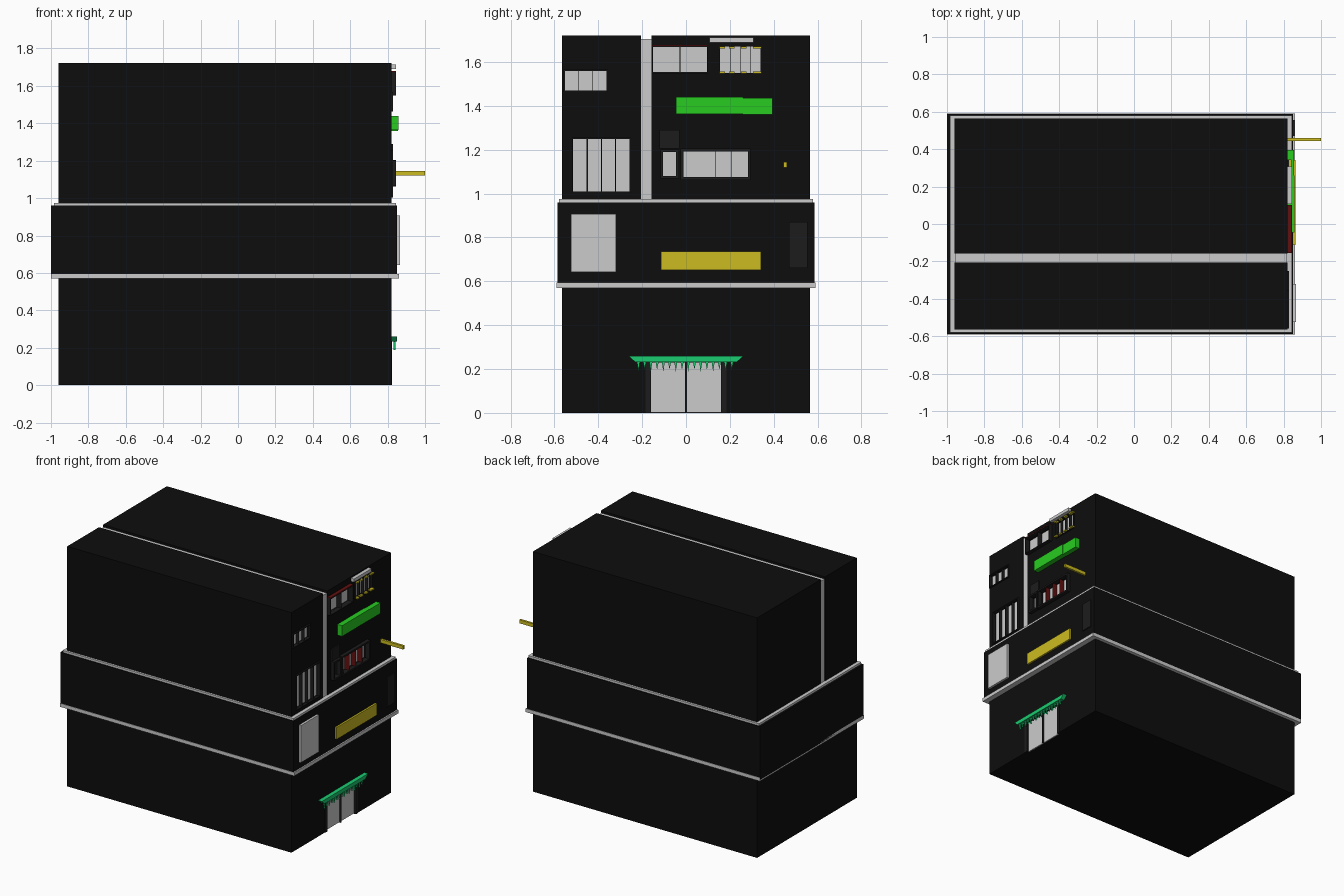
import bpy, bmesh

if "Cube" in bpy.data.objects:
    bpy.data.objects.remove(bpy.data.objects["Cube"])

def mat(name, rgb):
    m = bpy.data.materials.new(name)
    m.diffuse_color = (*rgb, 1)
    m.use_nodes = True
    m.node_tree.nodes["Principled BSDF"].inputs["Base Color"].default_value = m.diffuse_color
    return m

BLACK = mat("black", (0.004, 0.004, 0.004))
DARK = mat("charcoal", (0.012, 0.012, 0.012))
RED = mat("dark_red", (0.12, 0.005, 0.005))
GREEN = mat("bright_green", (0.02, 0.6, 0.015))
TEAL = mat("awning_green", (0.01, 0.6, 0.16))
YELLOW = mat("yellow", (0.6, 0.5, 0.015))

def finish(name, bm, m):
    bmesh.ops.recalc_face_normals(bm, faces=bm.faces)
    me = bpy.data.meshes.new(name)
    bm.to_mesh(me)
    bm.free()
    o = bpy.data.objects.new(name, me)
    bpy.context.collection.objects.link(o)
    if m:
        me.materials.append(m)
    return o

def box(name, x, y, z, m=None):
    bm = bmesh.new()
    bmesh.ops.create_cube(bm, size=1)
    for v in bm.verts:
        v.co = [r[0] if c < 0 else r[1] for c, r in zip(v.co, (x, y, z))]
    return finish(name, bm, m)

def extrude_x(name, pts, x0, x1, m=None):
    """Extrude a (y, z) outline from x0 to x1."""
    bm = bmesh.new()
    f = bm.faces.new([bm.verts.new((x0, y, z)) for y, z in pts])
    r = bmesh.ops.extrude_face_region(bm, geom=[f])
    for v in r["geom"]:
        if isinstance(v, bmesh.types.BMVert):
            v.co.x = x1
    return finish(name, bm, m)

def frame(name, y, z, t, x0, x1, m):
    """Rectangular rim of width t outside the opening y, z."""
    for s, a, b in (("left", y[0] - t, y[0]), ("right", y[1], y[1] + t)):
        box(f"{name}_{s}", (x0, x1), (a, b), (z[0] - t, z[1] + t), m)
    for s, a, b in (("bottom", z[0] - t, z[0]), ("top", z[1], z[1] + t)):
        box(f"{name}_{s}", (x0, x1), y, (a, b), m)

F = 0.82       # facade plane
BACK = -0.96

# Building masses: ground floor, middle band, two upper blocks
lower = box("ground_floor", (BACK, F), (-0.565, 0.565), (0, 0.58), BLACK)
box("middle_band", (-1.0, 0.85), (-0.587, 0.587), (0.58, 0.96), BLACK)
left = box("upper_block_left", (BACK, F), (-0.565, -0.205), (0.955, 1.722), BLACK)
right = box("upper_block_right", (BACK, F), (-0.158, 0.565), (0.955, 1.722), BLACK)

# Grey trims
box("lower_trim", (-1.0, 0.86), (-0.59, 0.59), (0.57, 0.595))
box("upper_trim", (-0.985, 0.846), (-0.58, 0.58), (0.947, 0.975))
box("vertical_seam", (BACK + 0.004, F - 0.004), (-0.206, -0.157), (0.97, 1.706))

def recess(wall, name, y, z, depth=0.025):
    c = box(name + "_cutter", (F - depth, F + 0.1), y, z)
    c.hide_render = True
    c.hide_viewport = True
    c.display_type = 'WIRE'
    b = wall.modifiers.new(name, 'BOOLEAN')
    b.operation = 'DIFFERENCE'
    b.solver = 'EXACT'
    b.object = c

def window(wall, name, y, z, panes, rim=0.006, out=0.83, fin=0.005, fm=DARK):
    """Recessed panes with protruding rim and dividers."""
    recess(wall, name, y, z)
    box(name + "_glass", (F - 0.027, F - 0.017), y, z)
    frame(name + "_frame", y, z, rim, F - 0.01, out, DARK)
    for i in range(1, panes):
        c = y[0] + (y[1] - y[0]) * i / panes
        box(f"{name}_divider_{i}", (F - 0.02, out - 0.004), (c - fin / 2, c + fin / 2), z, fm)

window(left, "tall_window", (-0.515, -0.257), (1.01, 1.25), 4)
window(left, "small_window", (-0.553, -0.362), (1.47, 1.56), 3, fin=0.003)
window(right, "narrow_window", (-0.105, -0.045), (1.08, 1.19), 1, 0.012, 0.845)
window(right, "wide_window", (-0.012, 0.282), (1.075, 1.193), 4, 0.012, 0.845, 0.002, RED)
window(right, "top_window", (-0.15, 0.095), (1.555, 1.668), 2, 0.006, 0.845, 0.003)
box("top_window_hood", (F, 0.846), (-0.156, 0.101), (1.674, 1.679), RED)
box("vent_box", (F, 0.83), (-0.12, -0.03), (1.205, 1.29), DARK)

# Decorated window with yellow ticks and dark tabs
window(right, "ornate_window", (0.155, 0.34), (1.55, 1.67), 4, 0.003, 0.83, 0.002)
for i in range(5):
    y = min(max(0.155 + i * 0.054, 0.165), 0.33) if i < 4 else 0.333
    for s, z in (("low", 1.548), ("high", 1.662)):
        box(f"ornate_tick_{s}_{i}", (F, 0.842), (y - 0.012, y + 0.012), (z, z + 0.01), YELLOW)
box("lamp_bar", (F, 0.845), (0.108, 0.308), (1.69, 1.713))

# Signs and poles on the facade
box("green_sign_left", (F, 0.858), (-0.045, 0.26), (1.363, 1.44), GREEN)
box("green_sign_right", (F, 0.855), (0.26, 0.395), (1.36, 1.436), GREEN)
box("yellow_pole", (F - 0.01, 1.0), (0.445, 0.461), (1.12, 1.145), YELLOW)

# Panels on the middle band
box("grey_panel", (0.84, 0.866), (-0.525, -0.32), (0.642, 0.908))
box("yellow_sign", (0.84, 0.863), (-0.113, 0.342), (0.652, 0.737), YELLOW)
box("dark_panel", (0.84, 0.857), (0.47, 0.555), (0.66, 0.87), DARK)

# Entrance doors
recess(lower, "doorway", (-0.16, 0.16), (-0.01, 0.23), 0.02)
for s in (-1, 1):
    side = "left" if s < 0 else "right"
    box("door_" + side, (F - 0.025, F - 0.012), sorted((s * 0.003, s * 0.16)), (0.002, 0.23))
    box("door_jamb_" + side, (F - 0.01, F + 0.004), sorted((s * 0.16, s * 0.185)), (0, 0.235), DARK)
box("door_post", (F - 0.02, F), (-0.004, 0.004), (0.0, 0.23), DARK)

# Awning with hanging pointed fringe
extrude_x("awning", [(-0.262, 0.26), (-0.232, 0.232), (0.232, 0.232), (0.262, 0.26)], F, 0.85, TEAL)
for i in range(16):
    y = -0.217 + i * 0.0284
    tip = 0.188 if i % 2 == 0 else 0.197
    extrude_x(f"fringe_{i}", [(y - 0.007, 0.233), (y, tip), (y + 0.007, 0.233)], 0.832, 0.842, TEAL)
